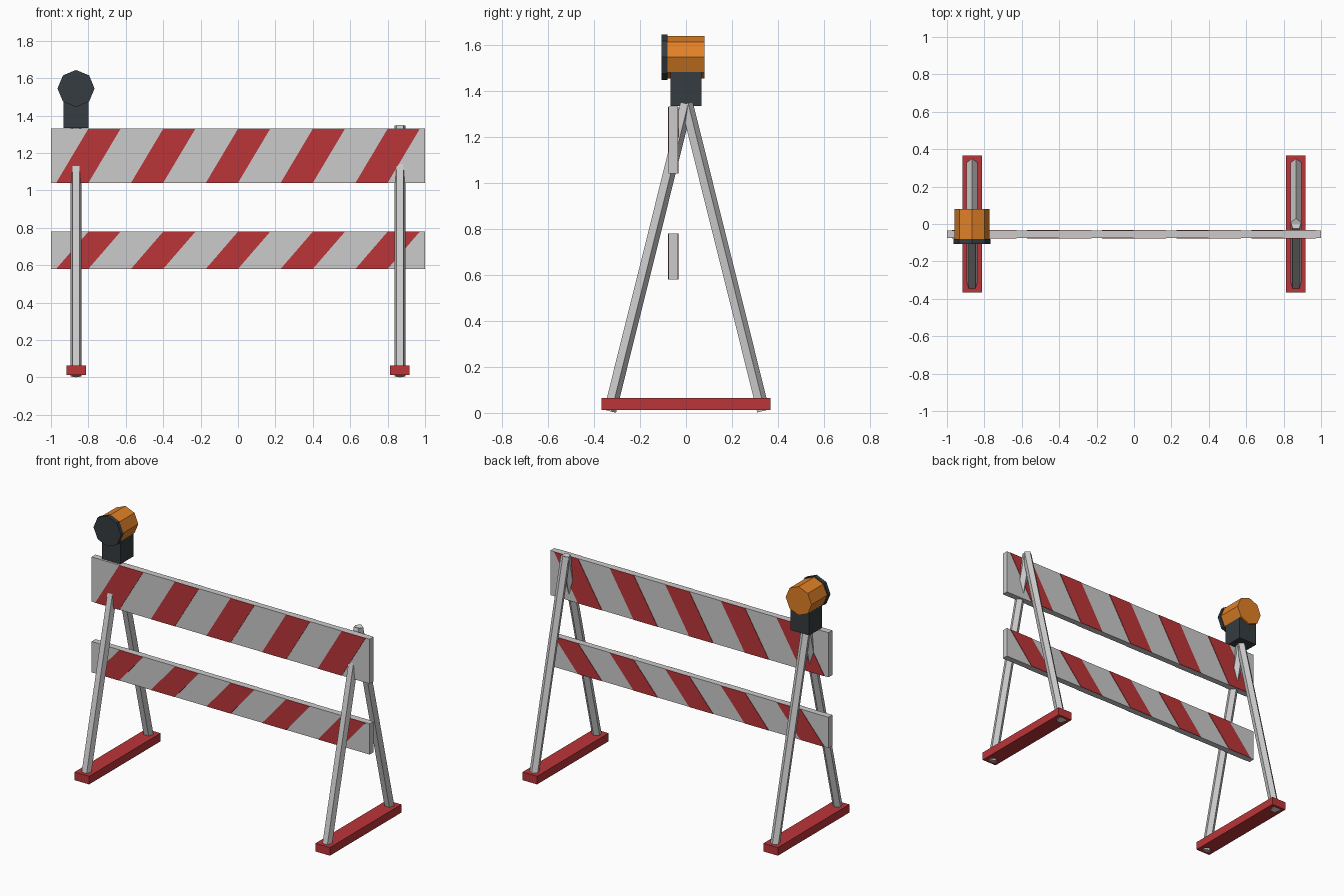
import bpy, bmesh, math
from mathutils import Vector, Matrix

if "Cube" in bpy.data.objects:
    bpy.data.objects.remove(bpy.data.objects["Cube"])


def material(name, rgb):
    m = bpy.data.materials.new(name)
    m.diffuse_color = (*rgb, 1)
    m.use_nodes = True
    m.node_tree.nodes["Principled BSDF"].inputs["Base Color"].default_value = m.diffuse_color
    return m


WHITE = material("white_paint", (0.8, 0.8, 0.82))
RED = material("red_paint", (0.5, 0.035, 0.04))
DARK = material("dark_plastic", (0.035, 0.045, 0.05))
AMBER = material("amber_lens", (0.75, 0.22, 0.02))


def finish(name, bm, mat):
    bmesh.ops.recalc_face_normals(bm, faces=bm.faces)
    me = bpy.data.meshes.new(name)
    bm.to_mesh(me)
    bm.free()
    me.materials.append(mat)
    ob = bpy.data.objects.new(name, me)
    bpy.context.collection.objects.link(ob)
    return ob


def box(name, lo, hi, mat):
    lo, hi = Vector(lo), Vector(hi)
    bm = bmesh.new()
    bmesh.ops.create_cube(bm, size=1, matrix=Matrix.Translation((lo + hi) / 2)
                          @ Matrix.Diagonal((*(hi - lo), 1)))
    return finish(name, bm, mat)


def prism(name, a, b, radius, sides, ref, mat):
    """Regular prism from a to b with one corner pointing along ref."""
    a, b = Vector(a), Vector(b)
    axis = (b - a).normalized()
    u = Vector(ref)
    u = (u - axis * u.dot(axis)).normalized()
    v = axis.cross(u)
    bm = bmesh.new()
    rings = []
    for p in (a, b):
        rings.append([bm.verts.new(p + radius * (u * math.cos(t) + v * math.sin(t)))
                      for t in (math.tau * i / sides for i in range(sides))])
    for i in range(sides):
        j = (i + 1) % sides
        bm.faces.new((rings[0][i], rings[0][j], rings[1][j], rings[1][i]))
    for r in rings:
        bm.faces.new(r)
    return finish(name, bm, mat)


def stripes(name, z0, z1):
    """Slanted bands passing through a board, slightly proud on both sides."""
    bm = bmesh.new()
    for i in range(5):
        x = -0.8 + 0.4 * i
        outline = [(x - 0.172, z0), (x, z0), (x + 0.172, z1), (x, z1)]
        f = bm.faces.new([bm.verts.new((px, -0.0785, pz)) for px, pz in outline])
        ext = bmesh.ops.extrude_face_region(bm, geom=[f])
        new = [g for g in ext["geom"] if isinstance(g, bmesh.types.BMVert)]
        bmesh.ops.translate(bm, verts=new, vec=(0, 0.046, 0))
    return finish(name, bm, RED)


# Striped boards
for label, z0, z1 in (("upper", 1.04, 1.33), ("lower", 0.58, 0.78)):
    box(label + "_board", (-1, -0.0755, z0), (1, -0.0355, z1), WHITE)
    stripes(label + "_stripes", z0 + 0.0005, z1 - 0.0005)

# A-frame legs and feet
LEG_X = 0.866
for side, x in (("left", -LEG_X), ("right", LEG_X)):
    for end, y in (("front", -0.333), ("back", 0.333)):
        prism(f"{side}_{end}_leg", (x, y, 0.008), (x, 0, 1.344),
              0.03, 5, (0, 1, 0), WHITE)
    box(side + "_foot", (x - 0.052, -0.367, 0.012), (x + 0.052, 0.367, 0.065), RED)

# Warning light
box("light_base", (-LEG_X - 0.067, -0.067, 1.333), (-LEG_X + 0.067, 0.067, 1.48), DARK)
prism("light_lens", (-LEG_X, -0.081, 1.545), (-LEG_X, 0.08, 1.545),
      0.093, 8, (0, 0, 1), AMBER)
prism("light_cap", (-LEG_X, -0.106, 1.545), (-LEG_X, -0.08, 1.545),
      0.099, 8, (0, 0, 1), DARK)
